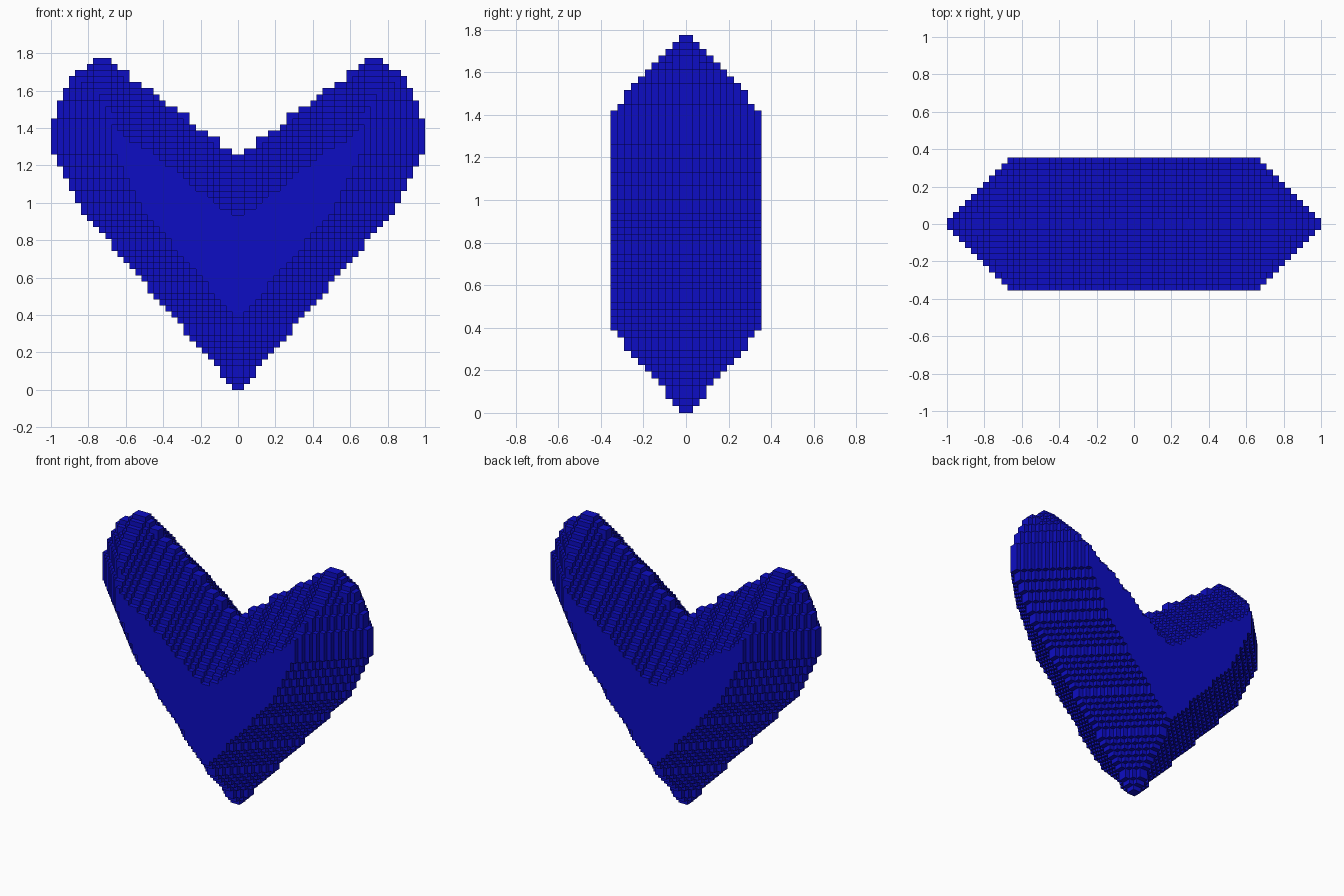
import bpy
import bmesh

cube = bpy.data.objects.get("Cube")
if cube:
    bpy.data.objects.remove(cube, do_unlink=True)

COLS, HEIGHT, LAYERS = 31, 55, 11      # half width, height, half depth in blocks
S = 1.0 / COLS                         # block size

# Half outline of the heart: bottom and top block of each column, centre outwards
top = [39, 40, 40, 42, 42, 43, 43, 44, 46, 46, 47, 47, 48, 49, 50, 50,
       51, 51, 53, 53, 54, 55, 55, 55, 54, 53, 53, 52, 50, 48, 45]
low = [int(1.17 * c + 0.5) for c in range(26)] + [31, 33, 35, 37, 39]


def shrink(low, top):
    """Peel one block off the outline on every side."""
    lo = [low[0]] + low + [HEIGHT]
    hi = [top[0]] + top + [0]
    return ([max(lo[i] + 1, lo[i - 1], lo[i + 1]) for i in range(1, COLS + 1)],
            [min(hi[i] - 1, hi[i - 1], hi[i + 1]) for i in range(1, COLS + 1)])


# Stack ever smaller heart slices from the middle towards front and back
blocks = set()
for layer in range(LAYERS):
    for c in range(COLS):
        for z in range(low[c], top[c]):
            for x in (c, -1 - c):
                for y in (layer, -1 - layer):
                    blocks.add((x, y, z))
    low, top = shrink(low, top)

# Outer faces of the blocks only
bm = bmesh.new()
corners = {}


def corner(p):
    if p not in corners:
        corners[p] = bm.verts.new([v * S for v in p])
    return corners[p]


for block in sorted(blocks):
    for axis in range(3):
        u, v = (axis + 1) % 3, (axis + 2) % 3
        for side in (0, 1):
            neighbour = list(block)
            neighbour[axis] += 2 * side - 1
            if tuple(neighbour) in blocks:
                continue
            quad = []
            for du, dv in ((0, 0), (1, 0), (1, 1), (0, 1)):
                p = list(block)
                p[axis] += side
                p[u] += du
                p[v] += dv
                quad.append(corner(tuple(p)))
            bm.faces.new(quad if side else quad[::-1])

mesh = bpy.data.meshes.new("block_heart")
bm.to_mesh(mesh)
bm.free()
heart = bpy.data.objects.new("block_heart", mesh)
bpy.context.collection.objects.link(heart)

# Deep blue
blue = bpy.data.materials.new("deep_blue")
blue.use_nodes = True
colour = (0.004, 0.004, 0.55, 1.0)
blue.diffuse_color = colour
blue.node_tree.nodes["Principled BSDF"].inputs["Base Color"].default_value = colour
mesh.materials.append(blue)
